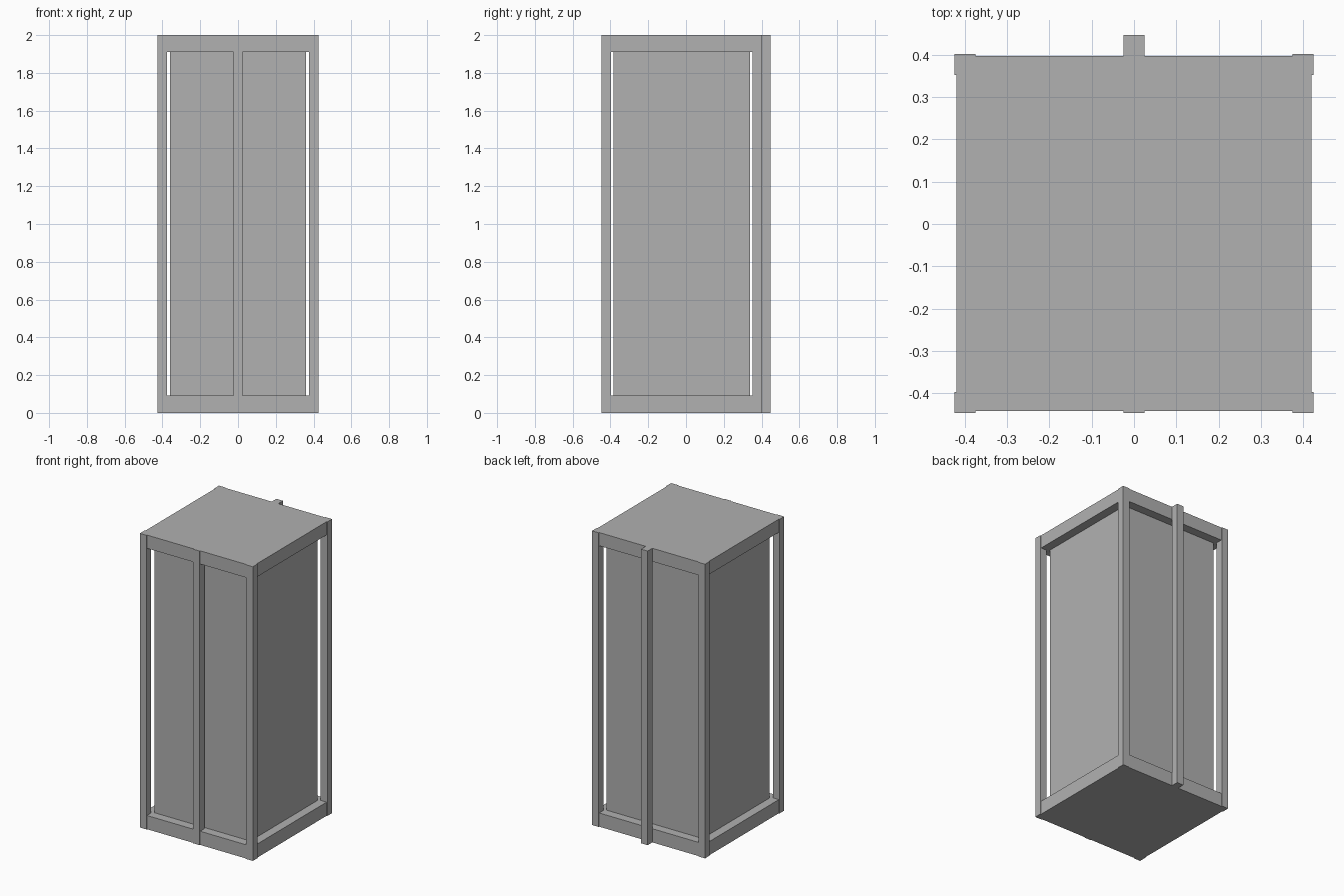
import bpy

if "Cube" in bpy.data.objects:
    bpy.data.objects.remove(bpy.data.objects["Cube"])

# darker grey paint
grey = bpy.data.materials.new("dark_grey")
grey.diffuse_color = (0.44, 0.44, 0.44, 1)
grey.use_nodes = True
grey.node_tree.nodes["Principled BSDF"].inputs["Base Color"].default_value = grey.diffuse_color


def box(name, x, y, z):
    """Axis-aligned box from (min, max) ranges."""
    bpy.ops.mesh.primitive_cube_add(size=1, location=[(a + b) / 2 for a, b in (x, y, z)])
    ob = bpy.context.object
    ob.name = name
    ob.scale = [b - a for a, b in (x, y, z)]
    bpy.ops.object.transform_apply(location=False, rotation=False, scale=True)
    ob.data.materials.append(grey)
    return ob


CY = -0.0225   # cabinet centre in y (the rear post sticks out behind)
H = 2.0
RAIL = 0.09

# base and roof slabs
slab_x, slab_y = (-0.42, 0.42), (CY - 0.42, CY + 0.42)
box("base_slab", slab_x, slab_y, (0.0, RAIL + 0.003))
box("roof_slab", slab_x, slab_y, (H - RAIL, H))

# recessed inner body panels
box("inner_body", (-0.36, 0.36), (CY - 0.36, CY + 0.36), (RAIL - 0.01, H - RAIL + 0.01))

# four corner posts, slightly proud of the slabs
for sx, side in ((-1, "left"), (1, "right")):
    for sy, end in ((-1, "front"), (1, "back")):
        x = sorted((sx * 0.375, sx * 0.425))
        y = sorted((CY + sy * 0.375, CY + sy * 0.425))
        box(f"{end}_{side}_post", x, y, (0.0, H))

# centre posts: front one flush with the corners, rear one standing off the back
box("front_centre_post", (-0.025, 0.025), (CY - 0.425, CY - 0.375), (0.0, H))
box("back_centre_post", (-0.025, 0.025), (0.3975, 0.4475), (0.0, H))
